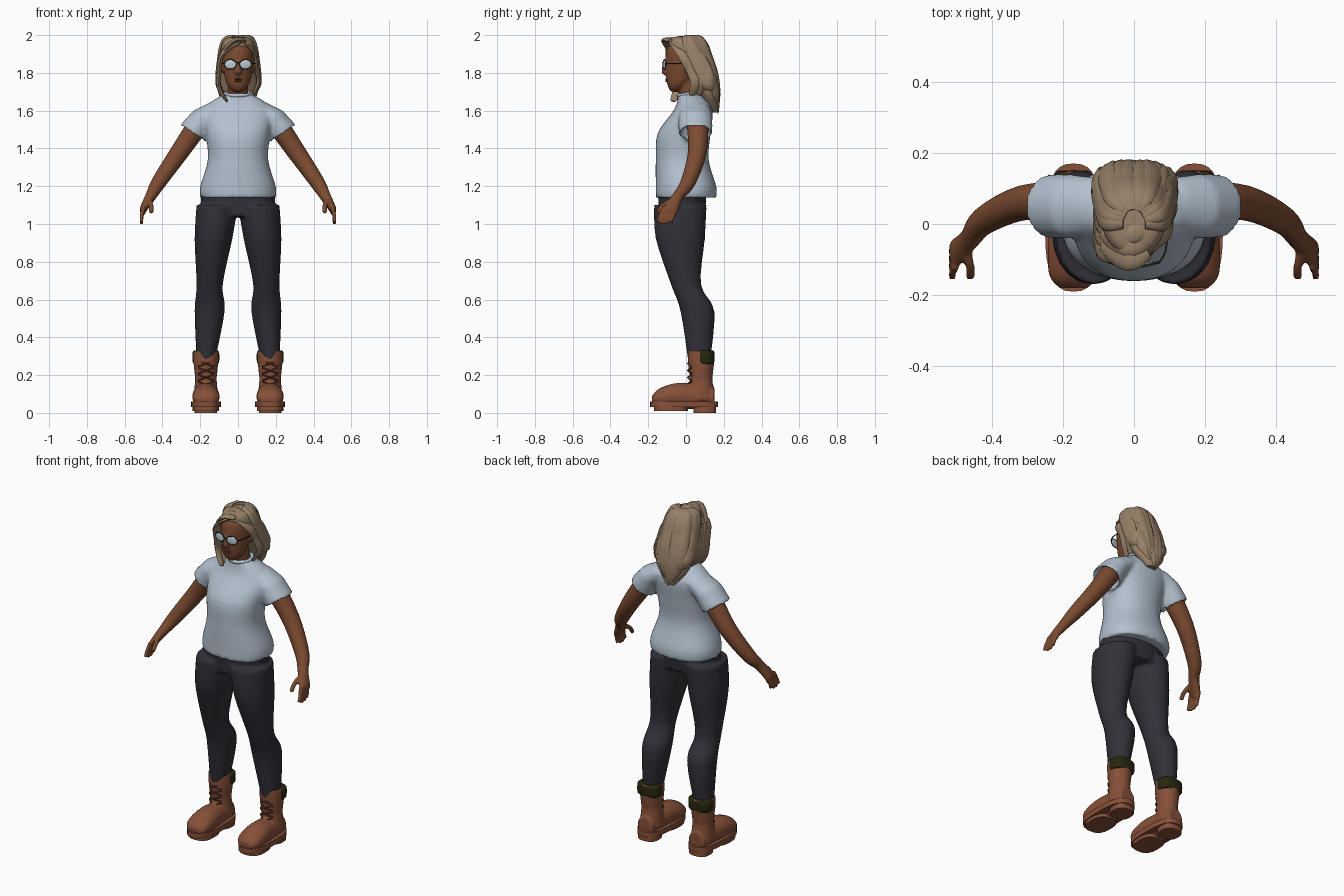
import bpy, bmesh, math, random
from mathutils import Vector, Matrix

random.seed(4)
X, Y, Z = Vector((1, 0, 0)), Vector((0, 1, 0)), Vector((0, 0, 1))
SIDES = {"left": 1, "right": -1}

default_cube = bpy.data.objects.get("Cube")
if default_cube:
    bpy.data.objects.remove(default_cube, do_unlink=True)


def material(name, *colour):
    mat = bpy.data.materials.new(name)
    mat.use_nodes = True
    mat.diffuse_color = (*colour, 1)
    mat.node_tree.nodes["Principled BSDF"].inputs["Base Color"].default_value = (*colour, 1)
    return mat


skin = material("brown skin", .2, .07, .03)
lip_colour = material("lip colour", .15, .04, .03)
blonde = material("ash blonde hair", .31, .22, .14)
cotton = material("pale blue cotton", .45, .53, .62)
navy = material("dark navy cloth", .03, .03, .04)
leather = material("tan leather", .24, .08, .04)
lace_brown = material("dark lace", .12, .04, .02)
olive = material("olive padding", .02, .02, .005)
silver = material("silver lens", .5, .6, .68)
dark_frame = material("dark frame", .03, .03, .02)


def spline(rows, steps=4):
    """Smooth curve through rows of any length (Catmull-Rom)."""
    result = []
    last = len(rows) - 1
    for i in range(last):
        group = rows[max(i - 1, 0)], rows[i], rows[i + 1], rows[min(i + 2, last)]
        for k in range(steps):
            t = k / steps
            result.append([q + t / 2 * (r - p + t * (2 * p - 5 * q + 4 * r - s + t * (3 * q - p - 3 * r + s)))
                           for p, q, r, s in zip(*group)])
    return result + [rows[-1]]


def loft(bm, rings, axis=None, ref=X, side=1, power=1, segments=20):
    """Skin elliptical rings (x, y, z, radius along ref, radius across)."""
    centres = [Vector((x * side, y, z)) for x, y, z, along, across in rings]
    loops = []
    for i, (centre, ring) in enumerate(zip(centres, rings)):
        before, after = centres[max(i - 1, 0)], centres[min(i + 1, len(centres) - 1)]
        tangent = axis or (after - before).normalized()
        along = (ref - tangent * ref.dot(tangent)).normalized()
        across = tangent.cross(along)
        loop = []
        for k in range(segments):
            angle = math.tau * k / segments
            c, s = (math.copysign(abs(v) ** power, v) for v in (math.cos(angle), math.sin(angle)))
            loop.append(bm.verts.new(centre + along * c * ring[3] + across * s * ring[4]))
        loops.append(loop)
    for low, high in zip(loops, loops[1:]):
        for k in range(segments):
            n = (k + 1) % segments
            bm.faces.new((low[k], low[n], high[n], high[k]))
    bm.faces.new(loops[0][::-1])
    bm.faces.new(loops[-1])


def central(rows):
    """Smooth rings on the centre line from (y, z, half width, half depth)."""
    return spline([(0, *row) for row in rows])


def tube(bm, points, radius, side=1):
    loft(bm, [(*p, radius, radius) for p in points], ref=Vector((1, 2, 3)).normalized(), side=side, segments=8)


def ball(bm, place, size, turn=0):
    matrix = Matrix.Translation(place) @ Matrix.Rotation(turn, 4, 'Z') @ Matrix.Diagonal((*size, 1))
    bmesh.ops.create_uvsphere(bm, u_segments=20, v_segments=12, radius=1, matrix=matrix)


def circle(centre, along, across, count=24):
    """Closed path around a centre, spanned by two vectors."""
    angles = [math.tau * k / count for k in range(count + 1)]
    return [Vector(centre) + Vector(along) * math.cos(a) + Vector(across) * math.sin(a) for a in angles]


def make(name, bm, mat, voxel=0):
    """Turn a bmesh into an object; a voxel size blends its volumes together."""
    bmesh.ops.recalc_face_normals(bm, faces=bm.faces)
    mesh = bpy.data.meshes.new(name)
    bm.to_mesh(mesh)
    bm.free()
    mesh.materials.append(mat)
    mesh.shade_smooth()
    mesh.set_sharp_from_angle(angle=math.radians(50))
    ob = bpy.data.objects.new(name, mesh)
    bpy.context.collection.objects.link(ob)
    if voxel:
        blend = ob.modifiers.new("blend", 'REMESH')
        blend.mode, blend.voxel_size, blend.use_smooth_shade = 'VOXEL', voxel, True
        ob.modifiers.new("soften", 'SMOOTH').iterations = 4


# Shirt: body and hollow sleeves blended together, with a round collar
bm = bmesh.new()
loft(bm, central([(0, 1.14, .2, .16), (0, 1.2, .2, .16), (-.02, 1.34, .16, .14), (-.01, 1.48, .17, .14),
                  (.04, 1.61, .18, .1), (.02, 1.69, .07, .06)]), Z, power=.9, segments=32)
for side in SIDES.values():
    hem, inside = (.24, .05, 1.48), (.21, .05, 1.53)
    loft(bm, [(.1, .05, 1.61, .08, .06), (.18, .05, 1.56, .09, .07), (*hem, .09, .08),
              (*hem, .08, .07), (*inside, .07, .06)], Vector((side, 0, -1.5)).normalized(), Y, side)
make("shirt", bm, cotton, .01)
bm = bmesh.new()
tube(bm, circle((0, .02, 1.69), (.07, 0, 0), (0, .06, .01)), .01)
make("shirt_collar", bm, cotton)

# Trousers: hips and two legs blended together
bm = bmesh.new()
loft(bm, [(0, -.02, 1.04, .19, .12), (0, -.02, 1.17, .2, .13)], Z, segments=32)
for side in SIDES.values():
    loft(bm, spline([(.11, -.03, 1.1, .11, .14), (.13, -.03, .92, .1, .13), (.15, 0, .68, .07, .08),
                     (.15, .06, .54, .08, .09), (.17, .07, .28, .05, .06)]), Z, side=side)
make("trousers", bm, navy, .01)

ANKLE = .17
for label, side in SIDES.items():
    # Arm, palm, fingers and thumb
    bm = bmesh.new()
    loft(bm, spline([(.18, .06, 1.57, .06, .06), (.31, .06, 1.38, .05, .05), (.42, .01, 1.22, .04, .04),
                     (.46, -.04, 1.15, .03, .03), (.5, -.08, 1.08, .04, .02), (.5, -.09, 1.06, .04, .01)]),
         ref=Y, side=side)
    for finger in range(4):
        y = -.05 - .023 * finger
        tip = 1.01 if finger in (0, 3) else 1
        tube(bm, spline([(.5, y, 1.09), (.51, y - .02, 1.04), (.51, y - .03, tip)]), .011, side)
    tube(bm, spline([(.47, -.07, 1.13), (.46, -.12, 1.1), (.46, -.15, 1.06)]), .013, side)
    make(label + "_arm", bm, skin, .007)

    # Boot upper: foot running forward, hollow shaft running up
    bm = bmesh.new()
    foot = [(-.18, .07, .04, .02), (-.14, .08, .07, .05), (-.03, .09, .07, .07), (.15, .08, .05, .06)]
    loft(bm, spline([(ANKLE, *row) for row in foot]), Y, X, side)
    shaft = [(.07, .07), (.18, .06), (.27, .07), (.33, .07), (.33, .06), (.28, .05)]
    loft(bm, [(ANKLE, .08, z, r * .95, r) for z, r in shaft], Z, side=side)
    make(label + "_boot", bm, leather, .007)

    # Sole: welt, heel block and tread block
    bm = bmesh.new()
    for y, half, wide, low, high in ((-.01, .18, .08, .03, .06), (.1, .06, .06, 0, .04),
                                     (-.08, .09, .07, .01, .04)):
        loft(bm, [(ANKLE, y, low, wide, half), (ANKLE, y, high, wide, half)], Z, side=side,
             power=.75, segments=32)
    make(label + "_sole", bm, leather)

    # Padded cuff wrapping the back of the boot top
    bm = bmesh.new()
    loft(bm, spline([(ANKLE, .1, z, r, r - .02) for z, r in ((.26, .06), (.27, .07), (.32, .07), (.33, .06))]),
         Z, side=side, power=.75)
    make(label + "_boot_cuff", bm, olive)

    # Crossed laces up the front
    bm = bmesh.new()
    for row in range(4):
        z = .15 + .037 * row
        for slant in (1, -1):
            tube(bm, spline([(ANKLE + .04 * slant * k, .01 + .02 * k * k, z + .015 * k) for k in (-1, 0, 1)]),
                 .004, side)
    make(label + "_laces", bm, lace_brown)

# Head with neck, nose and ears
bm = bmesh.new()
loft(bm, central([(-.06, 1.7, .02, .02), (-.04, 1.74, .06, .06), (-.01, 1.84, .08, .1),
                  (0, 1.93, .08, .1), (0, 1.97, .04, .05)]), Z)
loft(bm, central([(.04, 1.6, .06, .06), (0, 1.78, .05, .05)]), Z)
loft(bm, central([(-.11, 1.86, .01, .01), (-.11, 1.81, .02, .02), (-.11, 1.79, .01, .01)]), Z)
for side in SIDES.values():
    ball(bm, (.08 * side, .01, 1.83), (.015, .02, .03), .3 * side)
make("head", bm, skin, .007)
bm = bmesh.new()
for z in (1.757, 1.767):
    ball(bm, (0, -.1, z), (.02, .01, .006))
make("lips", bm, lip_colour)

# Sunglasses: lenses, rims, temples and bridge
lenses, frame = bmesh.new(), bmesh.new()
for side in SIDES.values():
    ball(lenses, (.04 * side, -.114, 1.845), (.032, .006, .025), .2 * side)
    tube(frame, circle((.04, -.114, 1.845), (.032, .007, 0), (0, 0, .025)), .003, side)
    tube(frame, spline([(.07, -.11, 1.85), (.09, -.07, 1.85), (.09, 0, 1.85)]), .003, side)
tube(frame, spline([(-.01, -.12, 1.85), (0, -.125, 1.855), (.01, -.12, 1.85)]), .003)
make("sunglass_lenses", lenses, silver)
make("sunglass_frame", frame, dark_frame)

# Hair: core volume, with strands fanned over the back and sides
bm = bmesh.new()
mass = central([(0, 1.99, .03, .04), (0, 1.98, .07, .08), (.01, 1.94, .09, .1), (.04, 1.88, .1, .09),
                (.09, 1.78, .11, .07), (.12, 1.68, .1, .05), (.15, 1.59, .03, .02)])
loft(bm, mass, Z)
strands = 13
for i in range(strands):
    angle = math.radians(176) * (i / (strands - 1) - .5)
    sideways, backward = math.sin(angle), math.cos(angle)
    puff, lift = random.uniform(.97, 1.03), random.uniform(-.01, .03)
    path = []
    for j, (x, y, z, wide, deep) in enumerate(mass):
        f = j / (len(mass) - 1)
        taper = min(1, 5 * (1 - f) + .2)
        raised = lift * f + .09 * abs(sideways) ** 3 * max(3 * f - 2, 0)
        path.append((x + sideways * wide * puff, y + backward * deep * puff, z + raised,
                     (.2 * wide + .009) * taper, .012 * taper))
    loft(bm, path, ref=Vector((backward, -sideways, 0)), segments=10)

# Front locks: one falls over the right shoulder, one sits behind the left ear
right_lock = [(.03, -.08, 1.97), (-.08, -.08, 1.9), (-.1, -.05, 1.8), (-.1, -.04, 1.72), (-.06, -.07, 1.65)]
left_lock = [(.02, -.08, 1.97), (.09, -.02, 1.9), (.1, .03, 1.82), (.11, .05, 1.75), (.08, .03, 1.68)]
fringe = [(.04, -.08, 1.97), (-.02, -.1, 1.97), (-.09, -.06, 1.9)]
for lock, copies in ((right_lock, 4), (left_lock, 3), (fringe, 3)):
    points = spline(lock)
    for copy in range(copies):
        path = []
        for j, (x, y, z) in enumerate(points):
            width = .005 + .027 * math.sqrt(abs(math.sin(math.pi * (j + .5) / len(points))))
            path.append((x, y + .035 * copy, z + .004 * copy, width, .4 * width))
        loft(bm, path, ref=Y, segments=10)
make("hair", bm, blonde)
